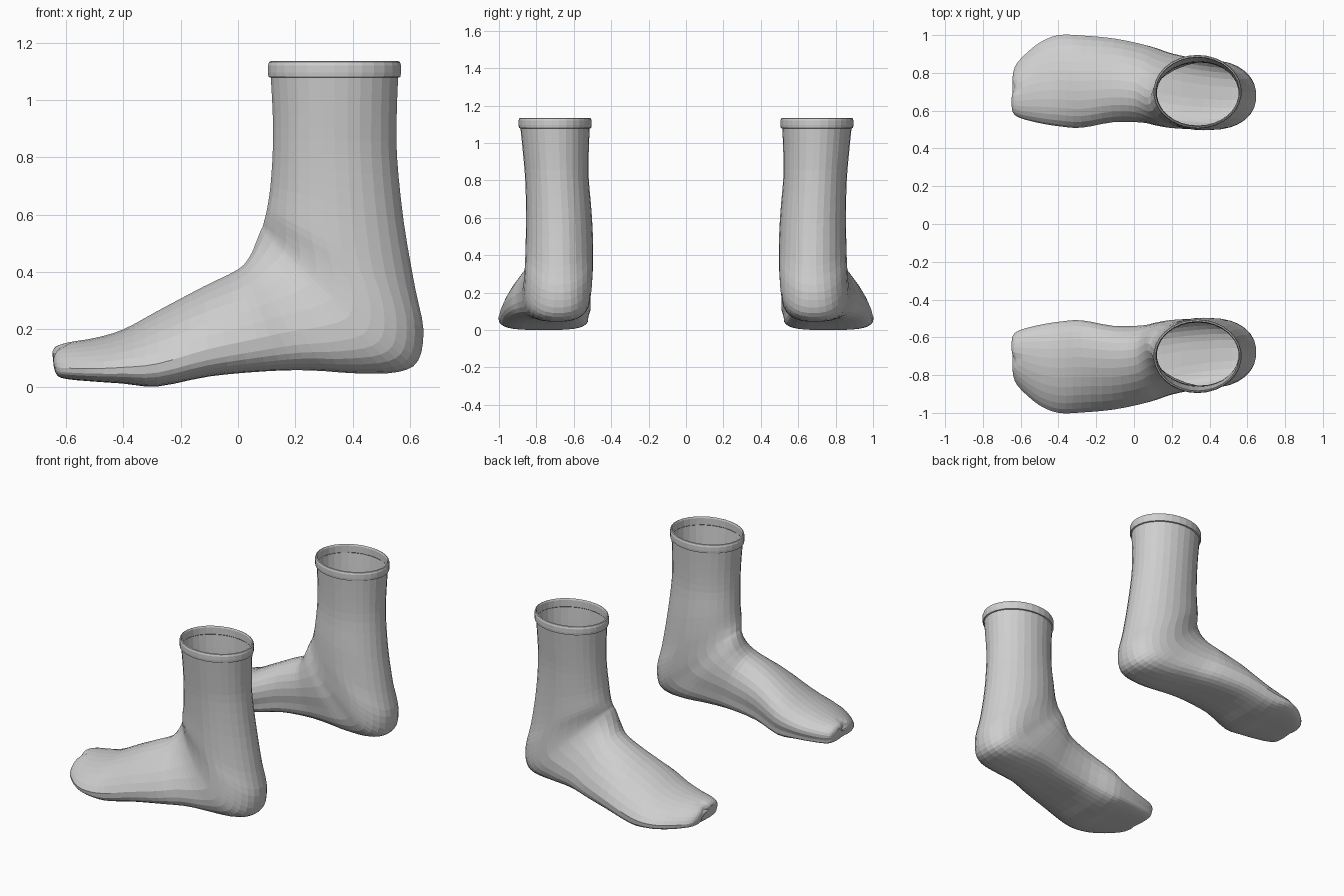
import bpy
import bmesh
import math

SIDES = 30
STEPS = 3

old = bpy.data.objects.get("Cube")
if old:
    bpy.data.objects.remove(old, do_unlink=True)

# One plain knit colour
knit = bpy.data.materials.new("light_grey_knit")
knit.use_nodes = True
grey = (0.62, 0.62, 0.62, 1.0)
knit.diffuse_color = grey
knit.node_tree.nodes["Principled BSDF"].inputs["Base Color"].default_value = grey

# Sections from toe to ankle to leg:
# instep x, z, sole or heel x, z, inner y, outer y, leg roundness
STATIONS = [
    (-.648, .12, -.643, .07, .61, .765, 0),
    (-.635, .14, -.63, .037, .585, .83, 0),
    (-.59, .155, -.59, .025, .565, .885, 0),
    (-.5, .17, -.5, .017, .545, .96, 0),
    (-.4, .2, -.4, .01, .53, 1, 0),
    (-.28, .265, -.28, 0, .522, .998, 0),
    (-.12, .35, -.1, .035, .55, .982, 0),
    (0, .41, .1, .053, .545, .945, .1),
    (.04, .455, .25, .056, .525, .905, .2),
    (.06, .5, .42, .045, .51, .88, .3),
    (.075, .54, .56, .05, .507, .87, .4),
    (.085, .56, .63, .09, .5, .865, .6),
    (.09, .58, .648, .2, .497, .86, .8),
    (.1, .62, .62, .34, .497, .857, 1),
    (.112, .7, .58, .57, .505, .855, 1),
    (.12, .82, .556, .8, .52, .86, 1),
    (.12, .95, .555, .95, .52, .872, 1),
    (.113, 1.08, .56, 1.08, .515, .885, 1),
]


def spline(p0, p1, p2, p3, t):
    """Smooth blend between two neighbouring sections."""
    return [b + .5 * t * (c - a + t * (2 * a - 5 * b + 4 * c - d + t * (3 * (b - c) + d - a)))
            for a, b, c, d in zip(p0, p1, p2, p3)]


def smooth_stations():
    last = len(STATIONS) - 1
    for i in range(last):
        quad = [STATIONS[min(max(i + k, 0), last)] for k in (-1, 0, 1, 2)]
        for step in range(STEPS):
            yield spline(*quad, step / STEPS)
    yield STATIONS[last]


def signed_power(value, exponent):
    return math.copysign(abs(value) ** exponent, value)


def section(station):
    """Flat-soled ring for the foot, turning into an oval for the leg."""
    ax, az, bx, bz, inner, outer, leg = station
    middle, half = (inner + outer) / 2, (outer - inner) / 2
    girth = .3 + .2 * leg
    ring = []
    for j in range(SIDES):
        angle = math.tau * j / SIDES
        u, v = math.cos(angle), math.sin(angle)
        if v < 0:
            u, v = (signed_power(w, .6 + .4 * leg) for w in (u, v))
        along = girth + v * (1 - girth if v > 0 else girth)
        # The instep ridge leans towards the big toe
        lean = -.17 * half * 2 * (1 - leg) * max(v, 0)
        y = middle + half * u + lean
        x = bx + (ax - bx) * along
        # Small dip between the big toe and its neighbour
        if x < -.6:
            x += .014 * math.exp(-((y - .72) / .025) ** 2)
        ring.append((x, y, bz + (az - bz) * along))
    return ring


def loft(name, rings, side, tip=None):
    """Skin a list of rings; side -1 gives the mirrored twin."""
    bm = bmesh.new()
    rows = [[bm.verts.new((x, y * side, z)) for x, y, z in ring] for ring in rings]
    for low, high in zip(rows, rows[1:]):
        for j in range(SIDES):
            k = (j + 1) % SIDES
            bm.faces.new((low[j], low[k], high[k], high[j]))
    if tip:
        pole = bm.verts.new((tip[0], tip[1] * side, tip[2]))
        for j in range(SIDES):
            bm.faces.new((pole, rows[0][(j + 1) % SIDES], rows[0][j]))
    if side < 0:
        bmesh.ops.reverse_faces(bm, faces=bm.faces[:])
    mesh = bpy.data.meshes.new(name)
    bm.to_mesh(mesh)
    bm.free()
    mesh.materials.append(knit)
    obj = bpy.data.objects.new(name, mesh)
    bpy.context.collection.objects.link(obj)


def offset_ring(ring, distance, height):
    """Copy of a level ring, grown outwards and set at a height."""
    cx = sum(p[0] for p in ring) / SIDES
    cy = sum(p[1] for p in ring) / SIDES
    result = []
    for x, y, z in ring:
        radius = math.hypot(x - cx, y - cy)
        grow = 1 + distance / radius
        result.append((cx + (x - cx) * grow, cy + (y - cy) * grow, height))
    return result


body = [section(s) for s in smooth_stations()]

# Cuff band: outer step, rounded rim, inner step
CUFF = [(0, 1.078), (.008, 1.08), (.01, 1.095), (.01, 1.12), (.006, 1.132),
        (0, 1.135), (-.004, 1.125), (-.004, 1.082), (0, 1.078)]
cuff = [offset_ring(body[-1], d, h) for d, h in CUFF]

for label, side in (("front", -1), ("back", 1)):
    loft(label + "_sock", body, side, tip=(-.643, .68, .1))
    loft(label + "_sock_cuff", cuff, side)
